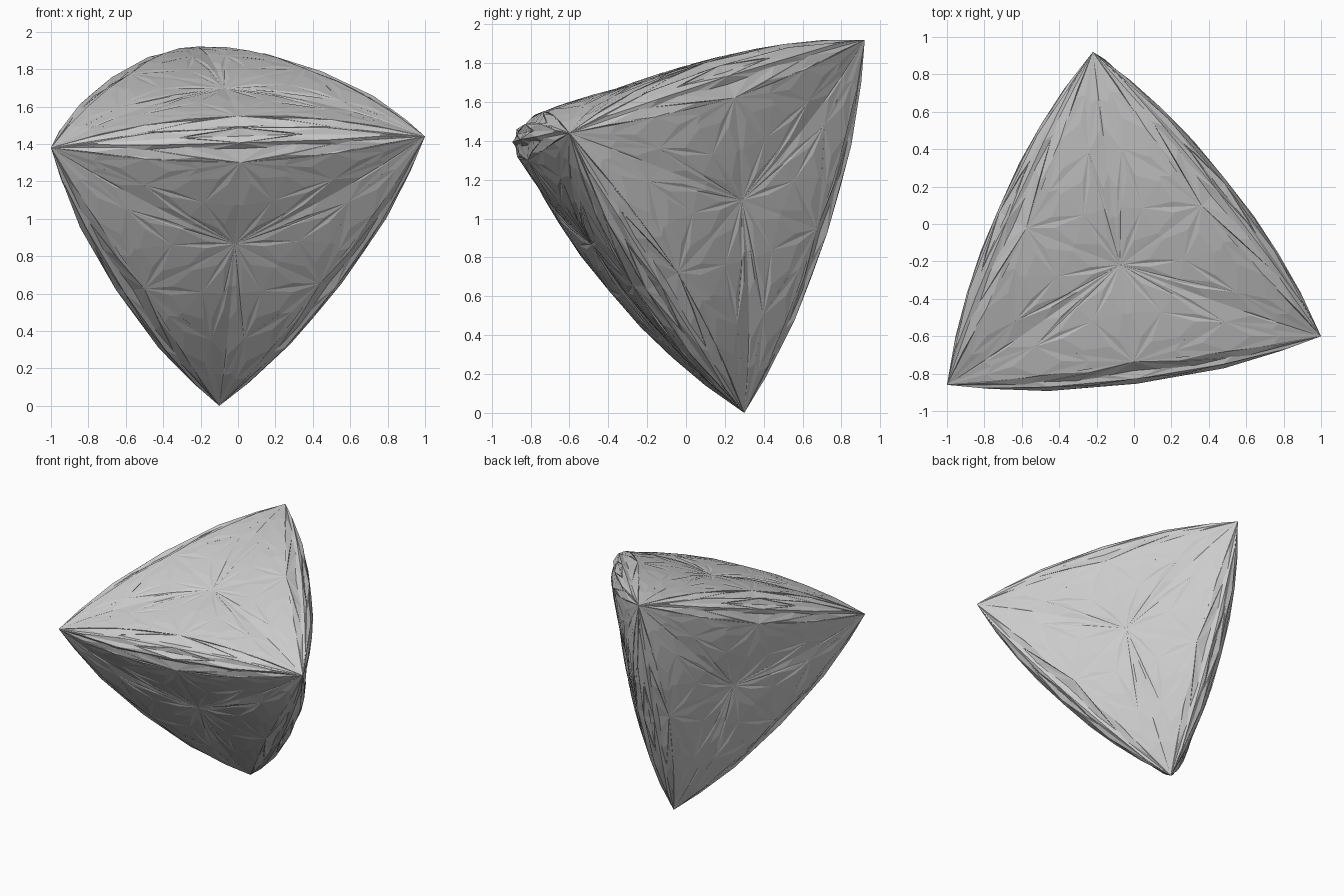
import bpy
import bmesh
from mathutils import Vector

cube = bpy.data.objects.get("Cube")
if cube:
    bpy.data.objects.remove(cube, do_unlink=True)

LEVELS = 6       # rounds of splitting
PUSH = 0.0353    # outward push of a triangle one unit long
FADE = 1.8       # how quickly the push fades on smaller triangles
BIAS = 1.5       # how strongly new points lean to the far corners


def peak(a, b, c):
    """Raised point over a triangle, leaning away from its blunt corner."""
    centre = (a + b + c) / 3
    weights = [(p - centre).length ** BIAS for p in (a, b, c)]
    base = sum((p * w for p, w in zip((a, b, c), weights)), Vector()) / sum(weights)
    longest = max((a - b).length, (b - c).length, (c - a).length)
    return base + (b - a).cross(c - a).normalized() * PUSH * longest ** FADE


# Stone grey
grey = bpy.data.materials.new("stone_grey")
grey.use_nodes = True
colour = (0.6, 0.6, 0.6, 1)
grey.diffuse_color = colour
grey.node_tree.nodes["Principled BSDF"].inputs["Base Color"].default_value = colour

# Four-cornered starting solid
bm = bmesh.new()
left_tip = bm.verts.new((1, -0.6, 1.44))
right_tip = bm.verts.new((-1, -0.86, 1.38))
back_tip = bm.verts.new((-0.22, 0.92, 1.92))
foot_tip = bm.verts.new((-0.1, 0.3, 0))
for corners in ((right_tip, left_tip, back_tip), (left_tip, right_tip, foot_tip),
                (back_tip, left_tip, foot_tip), (right_tip, back_tip, foot_tip)):
    bm.faces.new(corners)

# Raise every triangle into a three-sided peak, again and again
for level in range(LEVELS):
    for face in list(bm.faces):
        a, b, c = face.verts
        top = bm.verts.new(peak(a.co, b.co, c.co))
        bm.faces.remove(face)
        for p, q in ((a, b), (b, c), (c, a)):
            bm.faces.new((p, q, top))

# Flat-shaded crystal
mesh = bpy.data.meshes.new("faceted_crystal")
bm.to_mesh(mesh)
bm.free()
mesh.materials.append(grey)
crystal = bpy.data.objects.new("faceted_crystal", mesh)
bpy.context.collection.objects.link(crystal)
